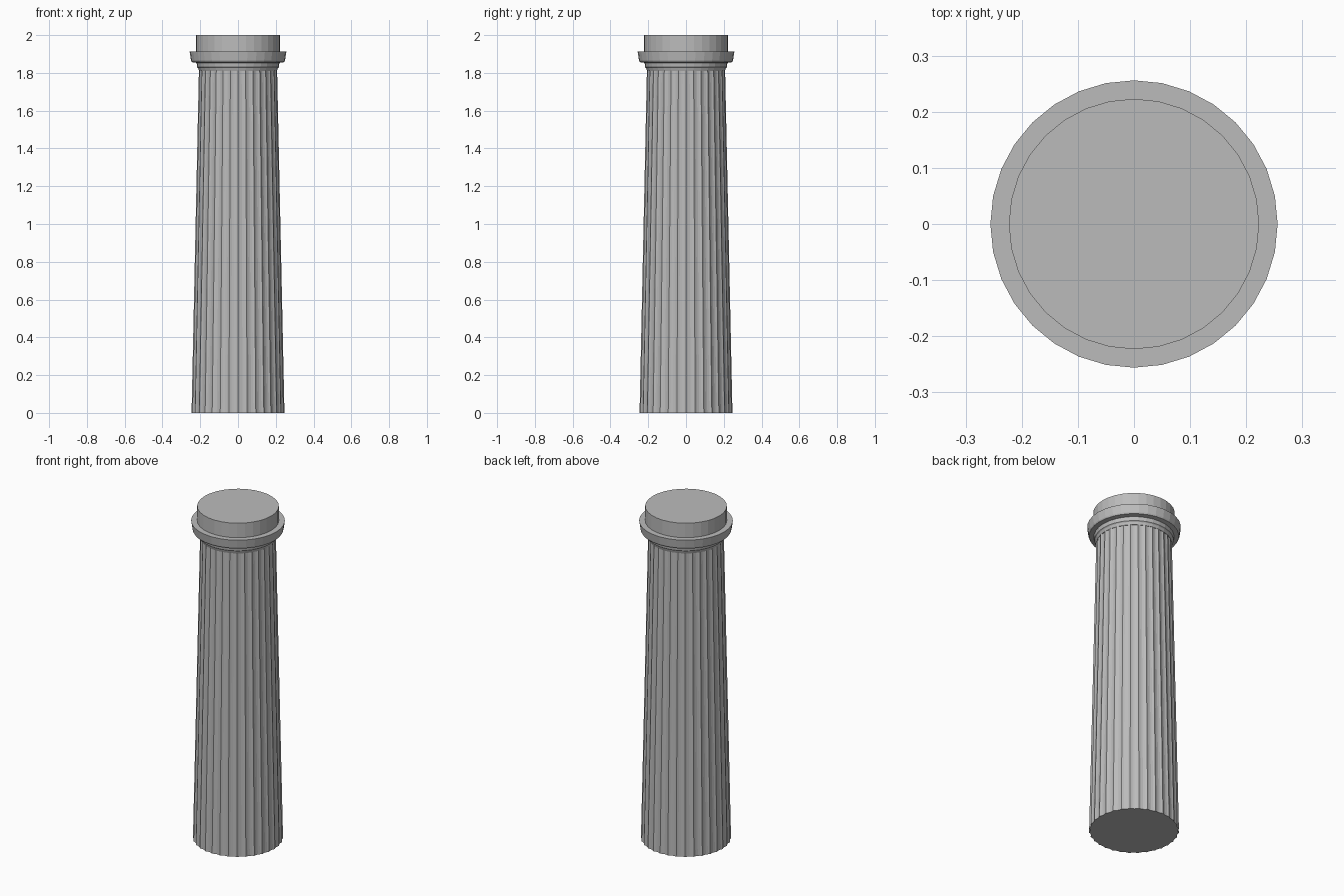
import bpy, bmesh, math

cube = bpy.data.objects.get("Cube")
if cube:
    bpy.data.objects.remove(cube)

SIDES = 32

stone = bpy.data.materials.new("grey stone")
stone.use_nodes = True
GREY = (0.5, 0.5, 0.5, 1)
stone.diffuse_color = GREY
stone.node_tree.nodes["Principled BSDF"].inputs["Base Color"].default_value = GREY


def lathe(name, rings):
    """Stack closed rings of (height, list of radii) and cap both ends."""
    bm = bmesh.new()
    loops = []
    for z, radii in rings:
        n = len(radii)
        loops.append([bm.verts.new((r * math.cos(math.tau * i / n),
                                    r * math.sin(math.tau * i / n), z))
                      for i, r in enumerate(radii)])
    for low, high in zip(loops, loops[1:]):
        for i in range(len(low)):
            j = (i + 1) % len(low)
            bm.faces.new((low[i], low[j], high[j], high[i]))
    bm.faces.new(loops[0][::-1])
    bm.faces.new(loops[-1])
    mesh = bpy.data.meshes.new(name)
    bm.to_mesh(mesh)
    bm.free()
    mesh.materials.append(stone)
    obj = bpy.data.objects.new(name, mesh)
    bpy.context.collection.objects.link(obj)
    return obj


def fluted(radius, depth):
    """Radii of a ring with one shallow groove per side."""
    profile = (0, 0.75, 1, 0.75)
    return [radius - depth * profile[i % 4] for i in range(SIDES * 4)]


def plain(radius):
    return [radius] * SIDES


# Tapered shaft with shallow vertical flutes
lathe("fluted_shaft", [(0, fluted(0.246, 0.007)), (1.815, fluted(0.207, 0.006))])

# Capital: neck ring, flared collar and top drum
capital = [(1.81, 0.206), (1.825, 0.211), (1.83, 0.216), (1.853, 0.219),
           (1.857, 0.245), (1.865, 0.249), (1.913, 0.256), (1.913, 0.223), (2, 0.223)]
lathe("capital", [(z, plain(r)) for z, r in capital])
